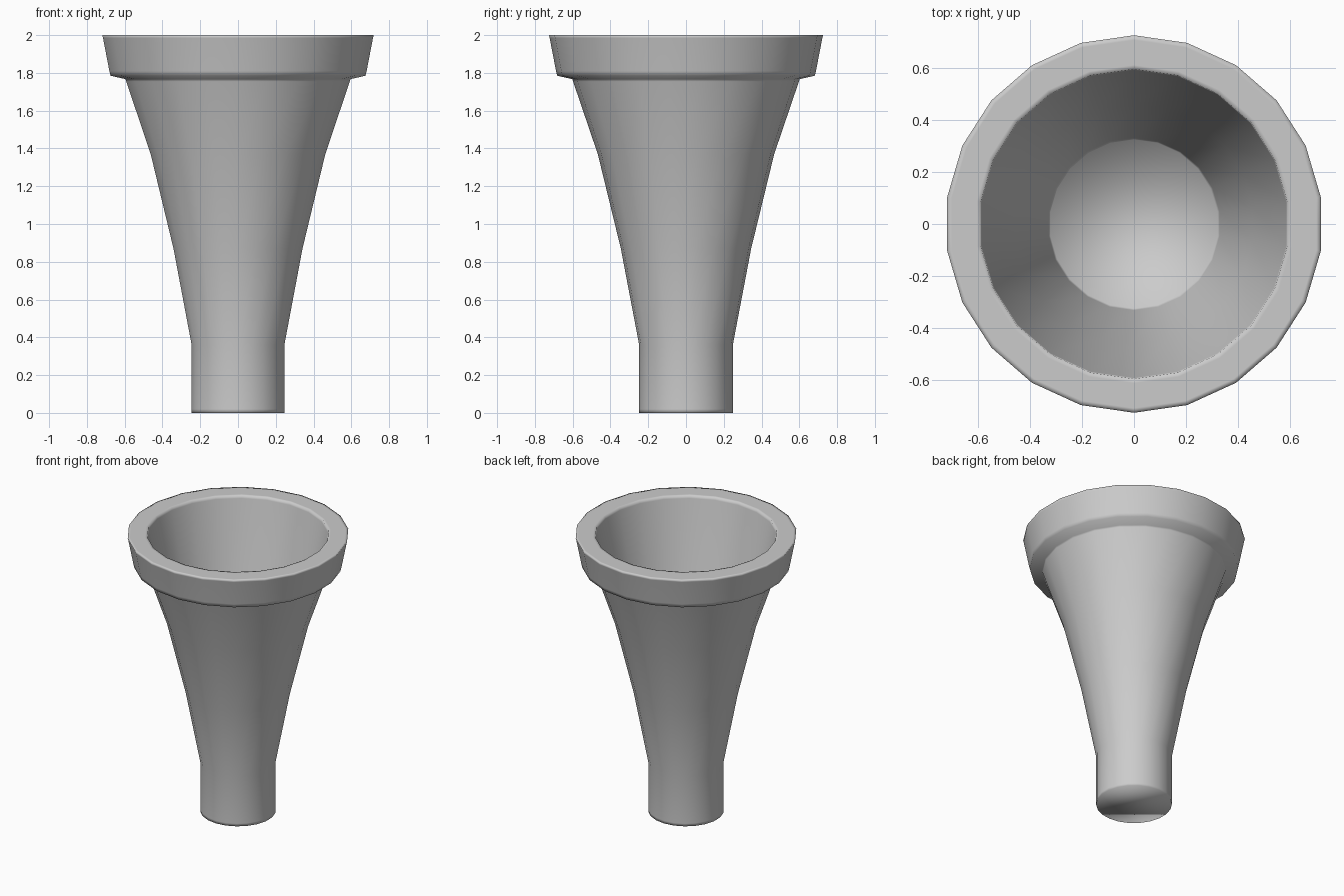
import bpy, bmesh, math

if "Cube" in bpy.data.objects:
    bpy.data.objects.remove(bpy.data.objects["Cube"])

SIDES = 22

# Profile (radius, height) from the base up the outside, over the rim and down
# the bowl; closely spaced points hold the edges crisp under smooth shading.
PROFILE = [
    (0.248, 0.0), (0.248, 0.02),                                # stem base
    (0.248, 0.36), (0.345, 0.87), (0.467, 1.37),                # flared body
    (0.598, 1.755), (0.602, 1.767),
    (0.682, 1.785),                                             # collar underside
    (0.688, 1.81), (0.722, 1.985), (0.726, 2.0),                # collar side
    (0.708, 2.0), (0.612, 2.0), (0.596, 2.0),                   # flat rim
    (0.592, 1.98), (0.46, 1.38), (0.332, 0.87), (0.325, 0.84),  # bowl wall
]


def revolve(name, profile, sides):
    """Lathe a profile around z and cap both ends."""
    bm = bmesh.new()
    rings = []
    for r, z in profile:
        ring = []
        for i in range(sides):
            a = math.pi / 2 + i * math.tau / sides
            ring.append(bm.verts.new((r * math.cos(a), r * math.sin(a), z)))
        rings.append(ring)
    for low, high in zip(rings, rings[1:]):
        for i in range(sides):
            j = (i + 1) % sides
            bm.faces.new((low[i], low[j], high[j], high[i]))
    bm.faces.new(rings[0][::-1])
    bm.faces.new(rings[-1])
    for f in bm.faces:
        f.smooth = True
    mesh = bpy.data.meshes.new(name)
    bm.to_mesh(mesh)
    bm.free()
    obj = bpy.data.objects.new(name, mesh)
    bpy.context.collection.objects.link(obj)
    return obj


# Flared cup with stem, collar and hollow bowl
revolve("flared_cup", PROFILE, SIDES)
